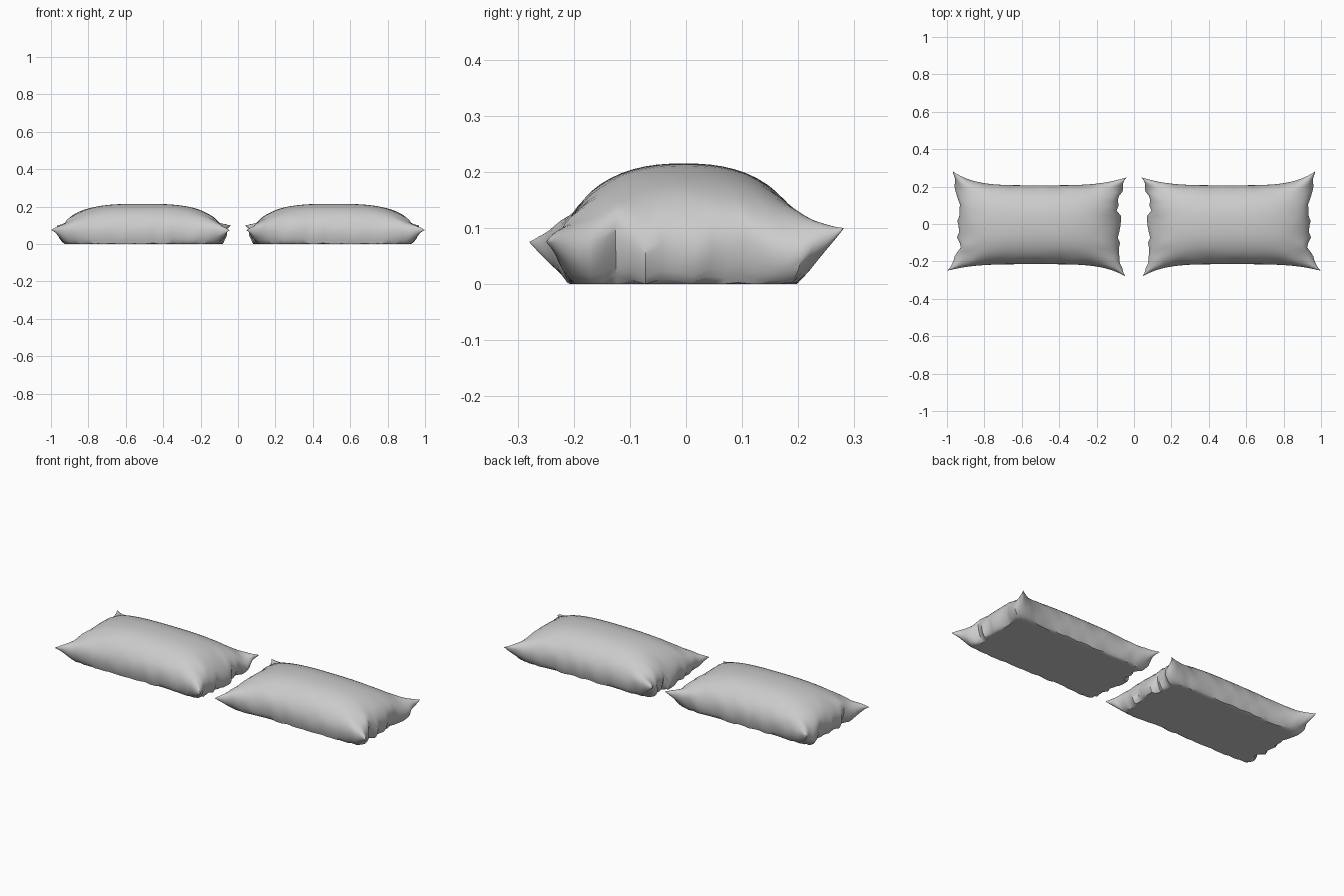
import bpy, bmesh, math
from mathutils import Vector, noise

old = bpy.data.objects.get("Cube")
if old:
    bpy.data.objects.remove(old)

GREY = (0.6, 0.6, 0.6, 1)
fabric = bpy.data.materials.new("light grey fabric")
fabric.diffuse_color = GREY
fabric.use_nodes = True
fabric.node_tree.nodes["Principled BSDF"].inputs["Base Color"].default_value = GREY


def lerp(a, b, t):
    return a + (b - a) * t


def puff(t, power):
    """Rounded fullness: one at the middle, zero at the seam."""
    return math.sqrt(max(0, 1 - abs(t) ** power))


def shape(u, v, top):
    """Place a point of the unit square on the upper or lower skin."""
    s, t = (u + 1) / 2, (v + 1) / 2
    # Outline with sides drawn in between the pointed corners
    cu, cv = abs(u) ** 4, abs(v) ** 4
    back = lerp(0.207, lerp(0.25, 0.282, s), cu)
    front = lerp(-0.215, lerp(-0.28, -0.25, s), cu)
    inner = lerp(0.085, lerp(0.045, 0.038, t), cv)
    outer = lerp(0.94, lerp(1.0, 0.97, t), cv)
    x, y = lerp(inner, outer, s), lerp(front, back, t)
    # Seam lifts towards the corners
    seam = lerp(0.062, lerp(0.075, 0.1, t), cu * cv)
    full = puff(u, 3) * puff(v, 2.4)
    z = seam + (0.215 - seam) * full if top else seam - 0.17 * full
    # Gathered folds on the short ends, lighter crumples along the long sides
    end, side = abs(u) ** 8, abs(v) ** 8
    free = (1 - cu * cv)
    fold = noise.noise(Vector((u * 2, v * 5, 3.7)))
    crumple = noise.noise(Vector((u * 9, v * 4, 1.3)))
    x -= math.copysign(0.03, u) * end * free * fold
    z += free * (0.05 * end * fold + 0.02 * side * crumple)
    return Vector((x, y, max(0, z)))


def make_pillow(name, mirror):
    bm = bmesh.new()
    for top in (True, False):
        made = bmesh.ops.create_grid(bm, x_segments=44, y_segments=28, size=1)
        for vert in made["verts"]:
            # Rows crowd towards the seam
            u, v = (math.sin(c * math.pi / 2) for c in vert.co[:2])
            vert.co = shape(u, v, top)
            vert.co.x *= mirror
    bmesh.ops.remove_doubles(bm, verts=bm.verts, dist=0.0002)
    bmesh.ops.recalc_face_normals(bm, faces=bm.faces)
    mesh = bpy.data.meshes.new(name)
    bm.to_mesh(mesh)
    bm.free()
    mesh.materials.append(fabric)
    pillow = bpy.data.objects.new(name, mesh)
    bpy.context.collection.objects.link(pillow)
    bpy.ops.object.select_all(action="DESELECT")
    pillow.select_set(True)
    bpy.context.view_layer.objects.active = pillow
    bpy.ops.object.shade_smooth_by_angle(angle=math.radians(40))


make_pillow("left_pillow", 1)
make_pillow("right_pillow", -1)
